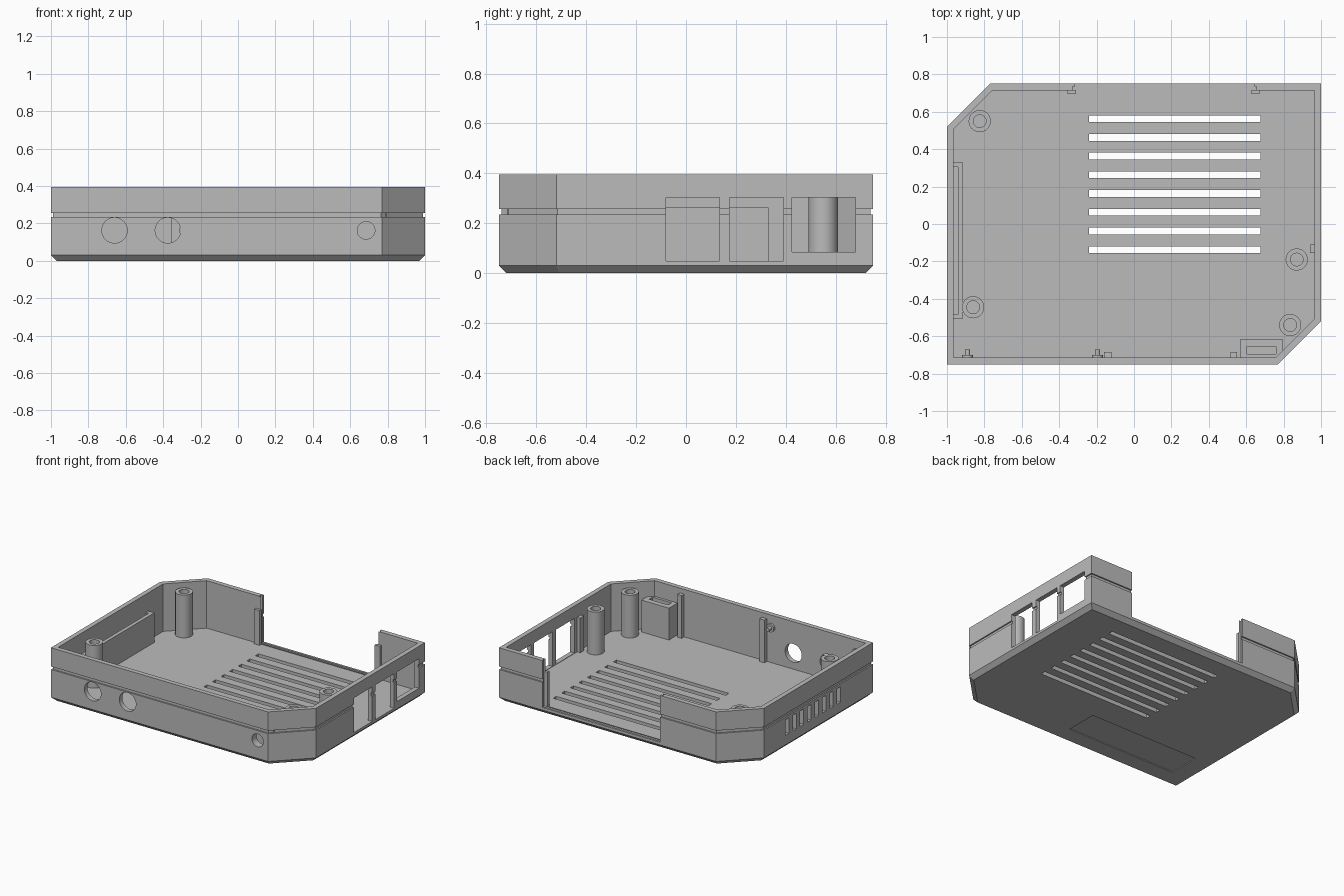
import bpy, bmesh, math
from mathutils import Vector, Matrix

if "Cube" in bpy.data.objects:
    bpy.data.objects.remove(bpy.data.objects["Cube"])

grey = bpy.data.materials.new("light_grey_plastic")
grey.diffuse_color = (0.5, 0.5, 0.5, 1)
grey.use_nodes = True
grey.node_tree.nodes["Principled BSDF"].inputs["Base Color"].default_value = grey.diffuse_color
FLOOR = 0.045


def finish(name, bm, smooth=False):
    bmesh.ops.recalc_face_normals(bm, faces=bm.faces)
    me = bpy.data.meshes.new(name)
    bm.to_mesh(me)
    bm.free()
    ob = bpy.data.objects.new(name, me)
    bpy.context.collection.objects.link(ob)
    me.materials.append(grey)
    if smooth:
        shade(ob)
    return ob


def shade(ob):
    bpy.ops.object.select_all(action='DESELECT')
    bpy.context.view_layer.objects.active = ob
    ob.select_set(True)
    bpy.ops.object.shade_smooth_by_angle(angle=math.radians(30))


def add_box(bm, x0, x1, y0, y1, z0, z1):
    m = (Matrix.Translation(((x0 + x1) / 2, (y0 + y1) / 2, (z0 + z1) / 2))
         @ Matrix.Diagonal((x1 - x0, y1 - y0, z1 - z0, 1)))
    bmesh.ops.create_cube(bm, size=1, matrix=m)


def add_cyl(bm, centre, r, depth, along_y=False):
    m = Matrix.Translation(centre)
    if along_y:
        m = m @ Matrix.Rotation(math.pi / 2, 4, 'X')
    bmesh.ops.create_cone(bm, cap_ends=True, segments=40, radius1=r, radius2=r,
                          depth=depth, matrix=m)


def boxes(name, *dims):
    bm = bmesh.new()
    for d in dims:
        add_box(bm, *d)
    return finish(name, bm)


def cut(ob, cutter):
    """Subtract the cutter, bake the result, and remove the cutter."""
    mod = ob.modifiers.new("cut", 'BOOLEAN')
    mod.operation, mod.solver, mod.object = 'DIFFERENCE', 'EXACT', cutter
    cutter.hide_render = True
    bpy.context.view_layer.update()
    ev = ob.evaluated_get(bpy.context.evaluated_depsgraph_get())
    me = bpy.data.meshes.new_from_object(ev)
    ob.modifiers.clear()
    ob.data = me
    me.materials.clear()
    me.materials.append(grey)
    bpy.data.objects.remove(cutter)


# Case shell: outline with two clipped corners, lofted through a wall profile
outline = [Vector(p) for p in ((-1, -.75), (.77, -.75), (1, -.52),
                               (1, .75), (-.77, .75), (-1, .52))]


def inset(d):
    pts, n = [], len(outline)
    for i, p in enumerate(outline):
        a = (p - outline[i - 1]).normalized()
        b = (outline[(i + 1) % n] - p).normalized()
        na, nb = Vector((-a.y, a.x)), Vector((-b.y, b.x))
        pts.append(p + (na + nb) * d / (1 + na.dot(nb)))
    return pts


profile = [(.03, 0), (0, .03), (0, .235), (.01, .235), (.01, .257),
           (0, .257), (0, .395), (.035, .395), (.035, FLOOR)]
bm = bmesh.new()
rings = [[bm.verts.new((p.x, p.y, z)) for p in inset(d)] for d, z in profile]
for lo, hi in zip(rings, rings[1:]):
    for i in range(6):
        j = (i + 1) % 6
        bm.faces.new((lo[i], lo[j], hi[j], hi[i]))
bm.faces.new(rings[0][::-1])
bm.faces.new(rings[-1])
case = finish("case_shell", bm)

# Openings in the right wall, floor vents, side vents and label recess
bm = bmesh.new()
for y0, y1, z0 in ((-.08, .135, .048), (.175, .39, .048), (.425, .68, .085)):
    add_box(bm, .9, 1.1, y0, y1, z0, .303)
for i in range(8):
    y = .563 - .1 * i
    add_box(bm, -.24, .677, y - .018, y + .018, -.1, .2)
    y = .25 - .086 * i
    add_box(bm, -1.1, -.95, y - .02, y + .02, .1, .215)
add_box(bm, -.84, .057, -.6, -.36, -.1, .006)
cut(case, finish("wall_cutter", bm))

# Back panel opening with its sliding groove
cut(case, boxes("back_cutter", (-.315, .645, .65, .9, .05, .6)))
cut(case, boxes("groove_cutter", (-.33, .655, .716, .735, .0455, .6)))

# Round front holes
bm = bmesh.new()
for x, r in ((-.66, .068), (-.375, .068), (.685, .047)):
    add_cyl(bm, (x, -.75, .163), r, .14, True)
cut(case, finish("hole_cutter", bm))
shade(case)

# Screw posts with blind holes
for i, (x, y) in enumerate(((-.825, .55), (-.86, -.445), (.87, -.19), (.835, -.54))):
    bm = bmesh.new()
    add_cyl(bm, (x, y, .2), .059, .32)
    post = finish(f"screw_post_{i + 1}", bm)
    bm = bmesh.new()
    add_cyl(bm, (x, y, .36), .034, .3)
    cut(post, finish("post_cutter", bm))
    shade(post)

# Switch holder with a slot in the top and a hole toward the front
holder = boxes("switch_holder", (.57, .795, -.716, -.615, .04, .28))
cut(holder, boxes("slot_cutter", (.605, .76, -.695, -.655, .08, .4)))
bm = bmesh.new()
add_cyl(bm, (.685, -.72, .163), .047, .08, True)
cut(holder, finish("holder_cutter", bm))
shade(holder)

# Inner baffle behind the side vents
boxes("vent_baffle", (-.94, -.913, -.505, .33, .04, .263),
      (-.97, -.94, .305, .33, .04, .263), (-.97, -.94, -.505, -.485, .04, .263))

# Board guide ribs on the front and right walls
boxes("front_ribs", (.515, .55, -.72, -.685, .04, .36),
      (-.16, -.12, -.72, -.685, .04, .36))
boxes("right_rib", (.94, .97, -.155, -.11, .04, .3))

# Ribs beside the back opening
boxes("back_ribs", (-.355, -.31, .695, .716, .04, .3),
      (.628, .67, .695, .716, .04, .3))

# Small pins on the front wall
for i, x in enumerate((-.89, -.195)):
    bm = bmesh.new()
    add_cyl(bm, (x, -.71, .305), .03, .02, True)
    add_cyl(bm, (x, -.695, .305), .014, .05, True)
    finish(f"wall_pin_{i + 1}", bm, True)
